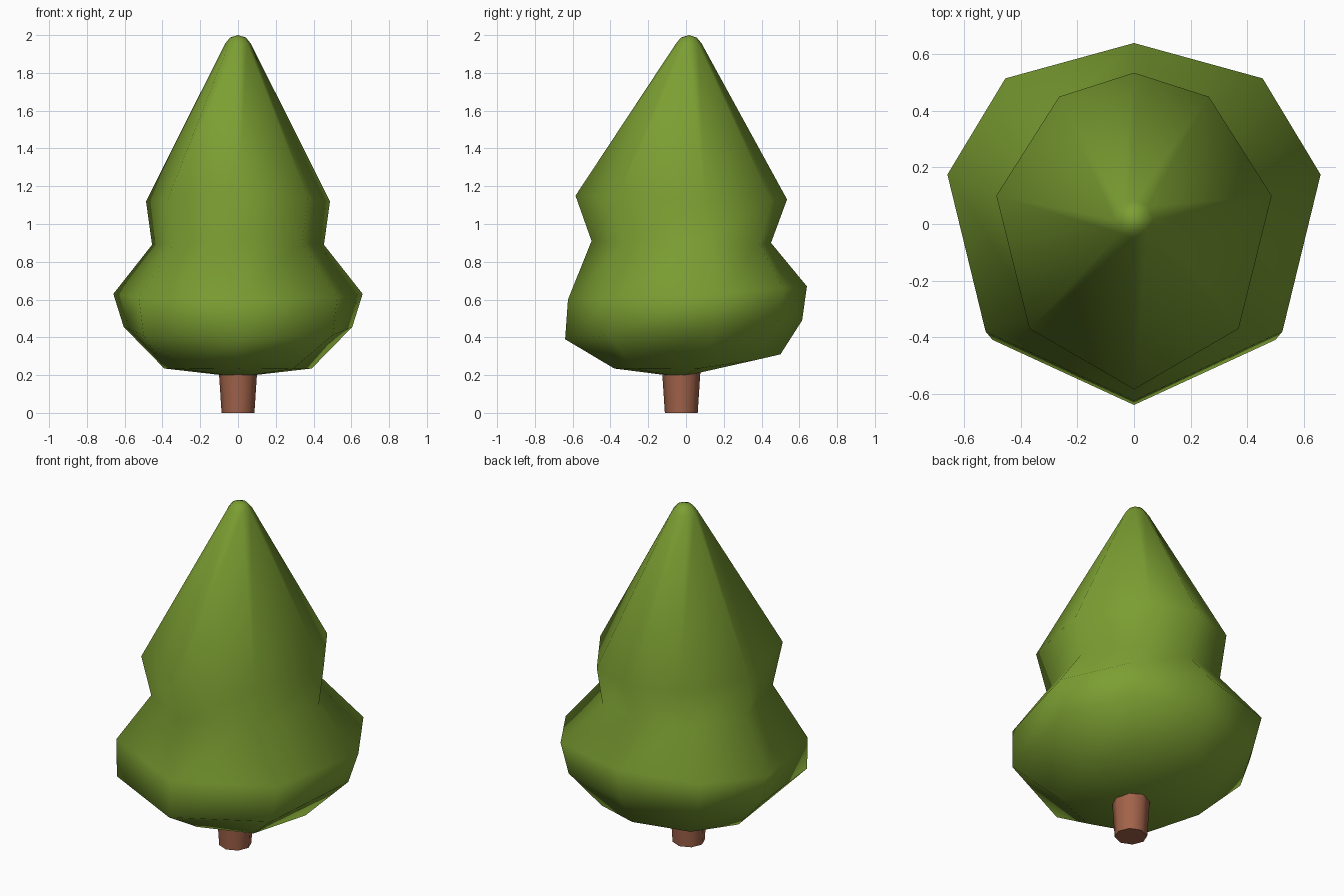
import bpy, bmesh, math

if "Cube" in bpy.data.objects:
    bpy.data.objects.remove(bpy.data.objects["Cube"])


def material(name, color):
    m = bpy.data.materials.new(name)
    m.diffuse_color = (*color, 1)
    m.use_nodes = True
    m.node_tree.nodes["Principled BSDF"].inputs["Base Color"].default_value = m.diffuse_color
    return m


def loft(name, rings, mat, bottom=None, top=None):
    """Skin a stack of rings, closing the ends with a point or a flat cap."""
    bm = bmesh.new()
    loops = [[bm.verts.new(p) for p in ring] for ring in rings]
    n = len(loops[0])
    for a, b in zip(loops, loops[1:]):
        for i in range(n):
            j = (i + 1) % n
            bm.faces.new((a[i], a[j], b[j], b[i]))
    for loop, tip in ((loops[0], bottom), (loops[-1], top)):
        if tip:
            v = bm.verts.new(tip)
            for i in range(n):
                bm.faces.new((loop[i], loop[(i + 1) % n], v))
        else:
            bm.faces.new(loop)
    bmesh.ops.recalc_face_normals(bm, faces=bm.faces)
    me = bpy.data.meshes.new(name)
    bm.to_mesh(me)
    bm.free()
    me.materials.append(mat)
    ob = bpy.data.objects.new(name, me)
    bpy.context.collection.objects.link(ob)
    return ob


def mirrored(half):
    """Half ring (front to back on +x) completed on -x."""
    return half + [(-x, y, z) for x, y, z in half[-2:0:-1]]


green = material("leaf green", (0.20, 0.345, 0.032))
brown = material("bark brown", (0.36, 0.125, 0.068))

# Foliage: eight-sided rings, each listed front, front side, side, back side, back
foliage_rings = [
    [(0, -.38, .235), (.29, -.27, .232), (.39, .07, .235), (.29, .37, .28), (0, .50, .31)],
    [(0, -.64, .39), (.50, -.41, .41), (.605, .16, .455), (.42, .49, .48), (0, .615, .49)],
    [(0, -.625, .60), (.525, -.38, .61), (.66, .175, .63), (.455, .515, .66), (0, .64, .67)],
    [(0, -.50, .91), (.34, -.32, .895), (.455, .10, .89), (.27, .39, .89), (0, .45, .90)],
    [(0, -.585, 1.15), (.37, -.37, 1.135), (.487, .10, 1.12), (.265, .45, 1.125), (0, .535, 1.13)],
]
rings = [mirrored(h) for h in foliage_rings]

# Rounded tip
for r, z in ((.068, 1.955), (.042, 1.987)):
    rings.append([(r * math.sin(k * math.pi / 4), .015 - r * math.cos(k * math.pi / 4), z)
                  for k in range(8)])
foliage = loft("foliage", rings, green, (0, -.03, .19), (0, .015, 2.0))
for p in foliage.data.polygons:
    p.use_smooth = True

# Tapered trunk
trunk_rings = [[(r * math.sin(k * math.pi / 4), -.025 - r * math.cos(k * math.pi / 4), z)
                for k in range(8)] for r, z in ((.087, 0), (.102, .23))]
trunk = loft("trunk", trunk_rings, brown)
bpy.ops.object.select_all(action='DESELECT')
trunk.select_set(True)
bpy.context.view_layer.objects.active = trunk
bpy.ops.object.shade_smooth_by_angle(angle=math.radians(50))
